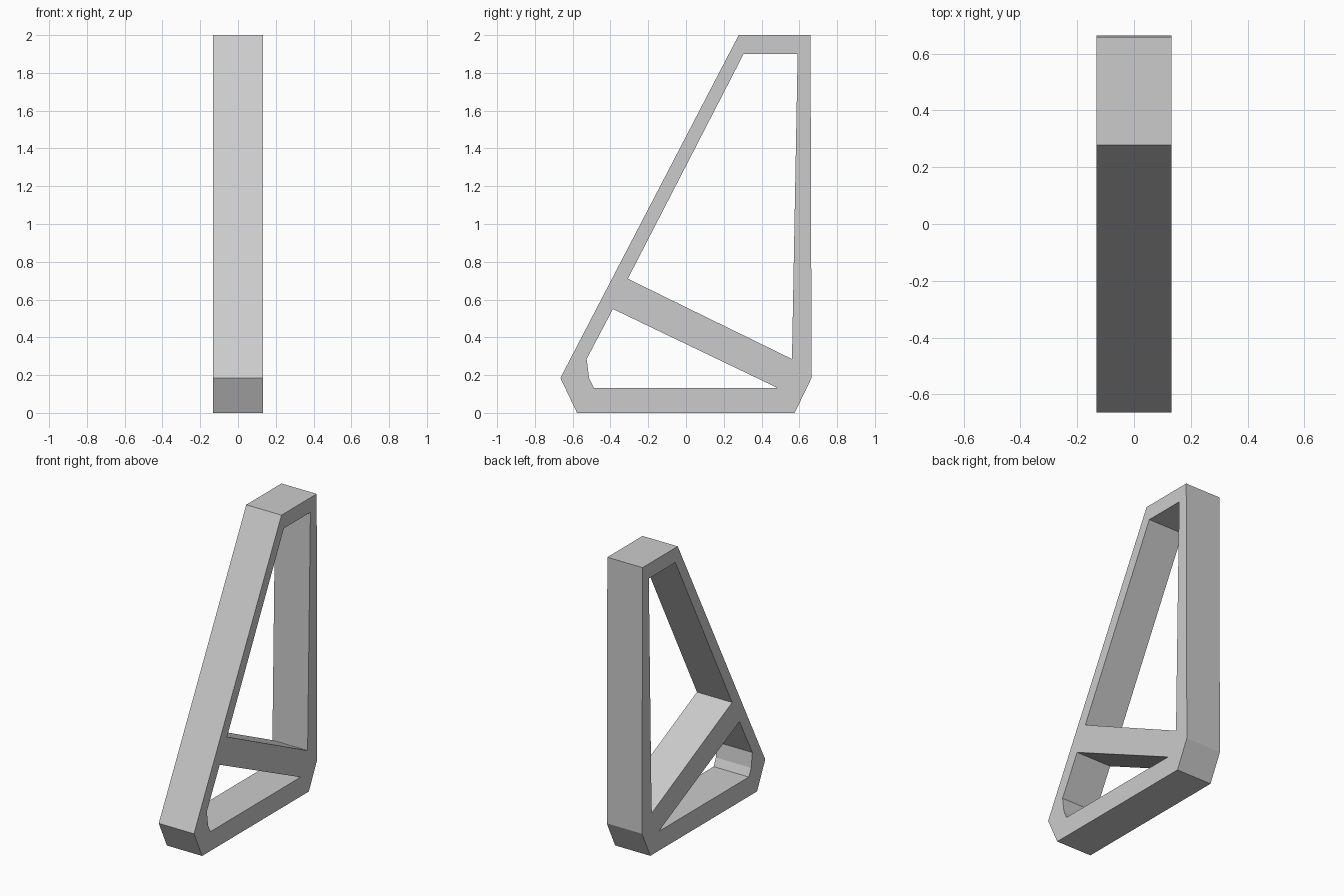
import bpy, bmesh

if "Cube" in bpy.data.objects:
    bpy.data.objects.remove(bpy.data.objects["Cube"])

HALF_WIDTH = 0.133

# Side profiles as (y, z): outer silhouette and the two window cut-outs
OUTER = [(-0.577, 0), (0.575, 0), (0.665, 0.185), (0.659, 2), (0.279, 2), (-0.665, 0.185)]
UPPER_WINDOW = [(0.305, 1.90), (0.591, 1.90), (0.561, 0.285), (-0.308, 0.71)]
LOWER_WINDOW = [(-0.387, 0.55), (0.485, 0.132), (-0.488, 0.132),
                (-0.513, 0.185), (-0.526, 0.285)]

bm = bmesh.new()


def add_loop(points):
    verts = [bm.verts.new((-HALF_WIDTH, y, z)) for y, z in points]
    return [bm.edges.new((v, verts[(i + 1) % len(verts)])) for i, v in enumerate(verts)]


# Fill between the loops, then extrude across the width
edges = [e for loop in (OUTER, UPPER_WINDOW, LOWER_WINDOW) for e in add_loop(loop)]
bmesh.ops.triangle_fill(bm, edges=edges, use_beauty=True, normal=(1, 0, 0))
result = bmesh.ops.extrude_face_region(bm, geom=bm.faces[:], use_keep_orig=True)
moved = [g for g in result["geom"] if isinstance(g, bmesh.types.BMVert)]
bmesh.ops.translate(bm, verts=moved, vec=(2 * HALF_WIDTH, 0, 0))
bmesh.ops.recalc_face_normals(bm, faces=bm.faces[:])

# Braced side frame
mesh = bpy.data.meshes.new("braced_frame")
bm.to_mesh(mesh)
bm.free()
frame = bpy.data.objects.new("braced_frame", mesh)
bpy.context.collection.objects.link(frame)
